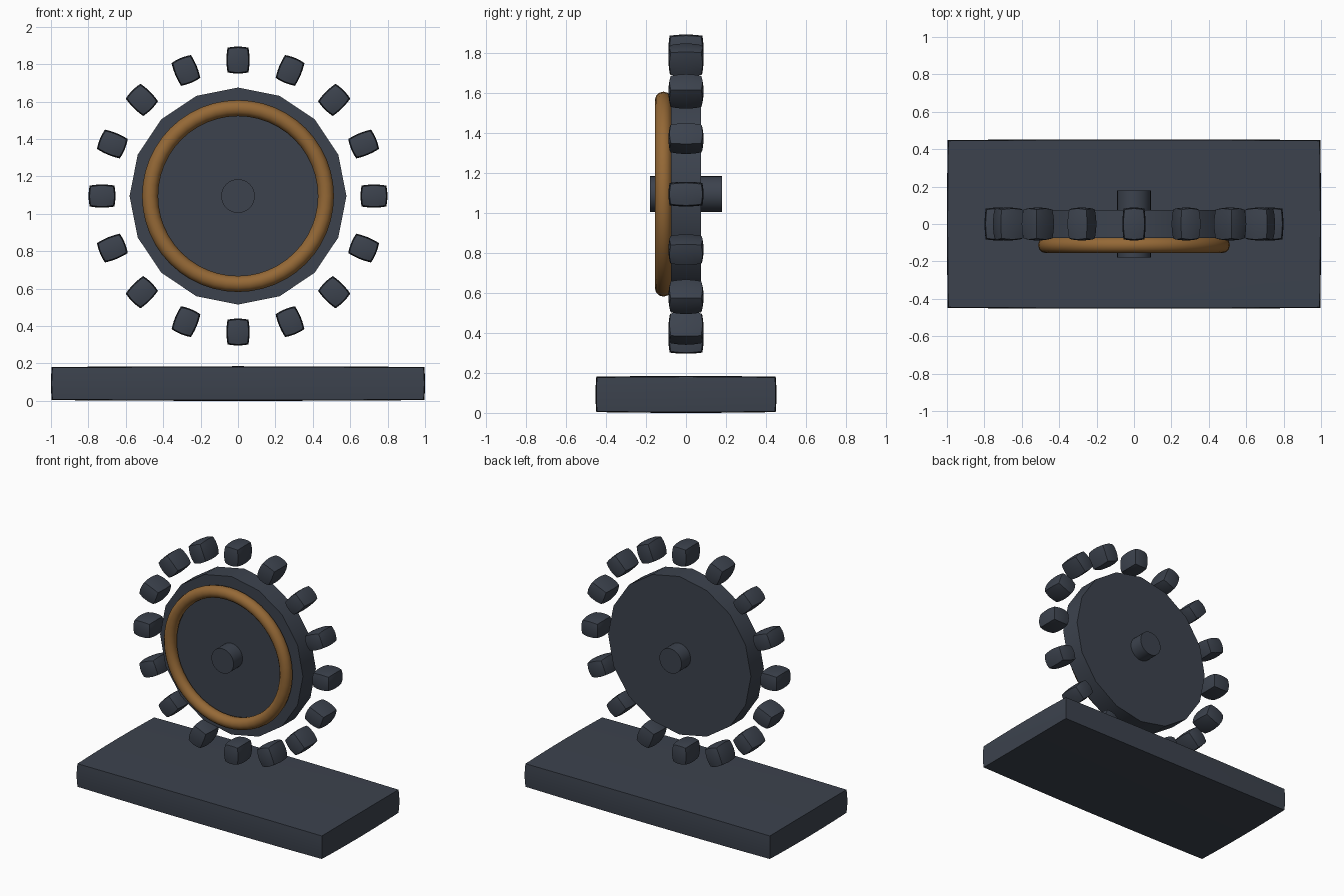
import bpy, bmesh, math
from mathutils import Matrix, Vector

if "Cube" in bpy.data.objects:
    bpy.data.objects.remove(bpy.data.objects["Cube"])

CZ = 1.095  # wheel axis height


def material(name, rgb):
    m = bpy.data.materials.new(name)
    m.diffuse_color = (*rgb, 1)
    m.use_nodes = True
    m.node_tree.nodes["Principled BSDF"].inputs["Base Color"].default_value = m.diffuse_color
    return m


slate = material("dark slate", (0.045, 0.055, 0.075))
bronze = material("bronze", (0.30, 0.14, 0.037))


def finish(ob, name, mat, angle=30):
    ob.name = name
    ob.data.materials.append(mat)
    bpy.ops.object.select_all(action='DESELECT')
    ob.select_set(True)
    bpy.context.view_layer.objects.active = ob
    bpy.ops.object.shade_smooth_by_angle(angle=math.radians(angle))
    return ob


def pillow_box(name, half, bulge, mat, matrix):
    """Box whose faces swell slightly outward."""
    bm = bmesh.new()
    bmesh.ops.create_cube(bm, size=2)
    bmesh.ops.subdivide_edges(bm, edges=bm.edges[:], cuts=5, use_grid_fill=True)
    for v in bm.verts:
        n = v.co.copy()
        v.co = Vector([n[i] * (half[i] - bulge * (n[i - 1] ** 2 + n[i - 2] ** 2) / 2)
                       for i in range(3)])
    bm.transform(matrix)
    me = bpy.data.meshes.new(name)
    bm.to_mesh(me)
    bm.free()
    ob = bpy.data.objects.new(name, me)
    bpy.context.collection.objects.link(ob)
    return finish(ob, name, mat)


def axle_cylinder(name, sides, radius, depth, spin=0):
    bpy.ops.mesh.primitive_cylinder_add(vertices=sides, radius=radius, depth=depth,
                                        location=(0, 0, CZ),
                                        rotation=(math.pi / 2, 0, 0))
    return finish(bpy.context.object, name, slate)


# Base slab
pillow_box("base", (1.0, 0.453, 0.0925), 0.008, slate, Matrix.Translation((0, 0, 0.0925)))

# Sixteen-sided wheel and its axle
axle_cylinder("wheel_disc", 16, 0.58, 0.15)
axle_cylinder("axle", 32, 0.09, 0.36)

# Bronze ring on the front face
bpy.ops.mesh.primitive_torus_add(major_radius=0.47, minor_radius=0.043,
                                 major_segments=48, minor_segments=12,
                                 location=(0, -0.113, CZ), rotation=(math.pi / 2, 0, 0))
finish(bpy.context.object, "front_ring", bronze, 60)

# Teeth floating around the wheel
for i in range(16):
    m = (Matrix.Translation((0, 0, CZ)) @ Matrix.Rotation(i * math.tau / 16, 4, 'Y')
         @ Matrix.Translation((0, 0, 0.727)))
    pillow_box(f"tooth_{i + 1}", (0.062, 0.088, 0.072), 0.012, slate, m)
